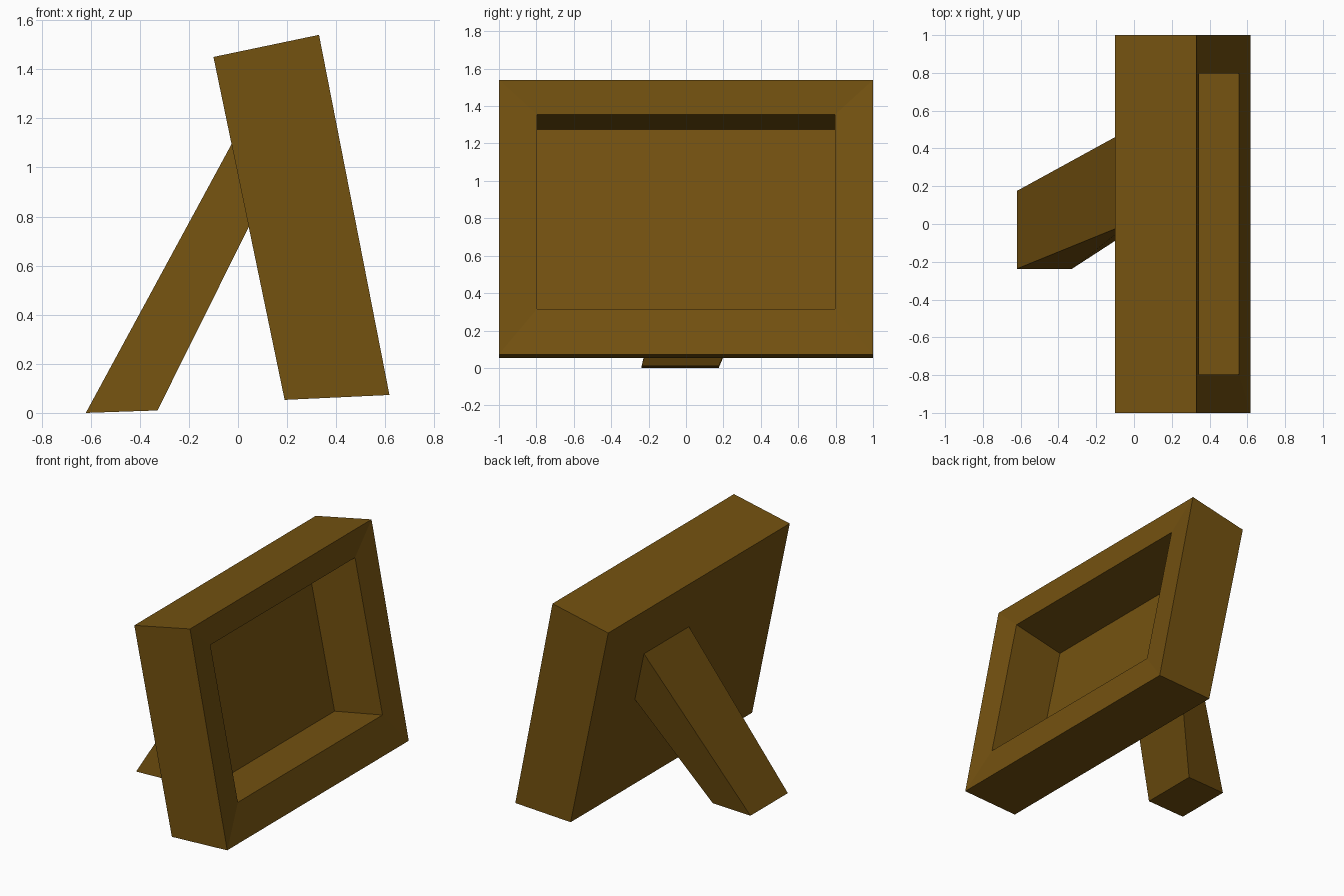
import bpy, bmesh

if "Cube" in bpy.data.objects:
    bpy.data.objects.remove(bpy.data.objects["Cube"])

wood = bpy.data.materials.new("brown wood")
wood.diffuse_color = (0.174, 0.084, 0.0052, 1)
wood.use_nodes = True
wood.node_tree.nodes["Principled BSDF"].inputs["Base Color"].default_value = wood.diffuse_color


def rings_object(name, rings):
    """Skin a chain of four-cornered rings and cap both ends."""
    bm = bmesh.new()
    loops = [[bm.verts.new(p) for p in ring] for ring in rings]
    for a, b in zip(loops, loops[1:]):
        for i in range(4):
            j = (i + 1) % 4
            bm.faces.new((a[i], a[j], b[j], b[i]))
    bm.faces.new(loops[0])
    bm.faces.new(loops[-1])
    bmesh.ops.recalc_face_normals(bm, faces=bm.faces)
    mesh = bpy.data.meshes.new(name)
    bm.to_mesh(mesh)
    bm.free()
    mesh.materials.append(wood)
    obj = bpy.data.objects.new(name, mesh)
    bpy.context.collection.objects.link(obj)
    return obj


def ring(top, bottom, half):
    """Rectangle spanning the width between a top and a bottom (x, z) point."""
    (xt, zt), (xb, zb) = top, bottom
    return [(xt, -half, zt), (xt, half, zt), (xb, half, zb), (xb, -half, zb)]


# Leaning picture frame: back, front rim, opening, recessed panel
rings_object("picture_frame", [
    ring((-0.10, 1.45), (0.19, 0.053), 1.0),
    ring((0.33, 1.54), (0.617, 0.073), 1.0),
    ring((0.345, 1.355), (0.557, 0.314), 0.797),
    ring((-0.03, 1.275), (0.187, 0.242), 0.797),
])

# Skewed support leg, from the floor to the back of the frame
rings_object("support_leg", [
    [(-0.62, -0.237, 0.0), (-0.62, 0.175, 0.0),
     (-0.328, 0.175, 0.01), (-0.328, -0.237, 0.01)],
    [(-0.018, 0.008, 1.11), (-0.018, 0.505, 1.11),
     (0.05, 0.505, 0.77), (0.05, 0.008, 0.77)],
])
